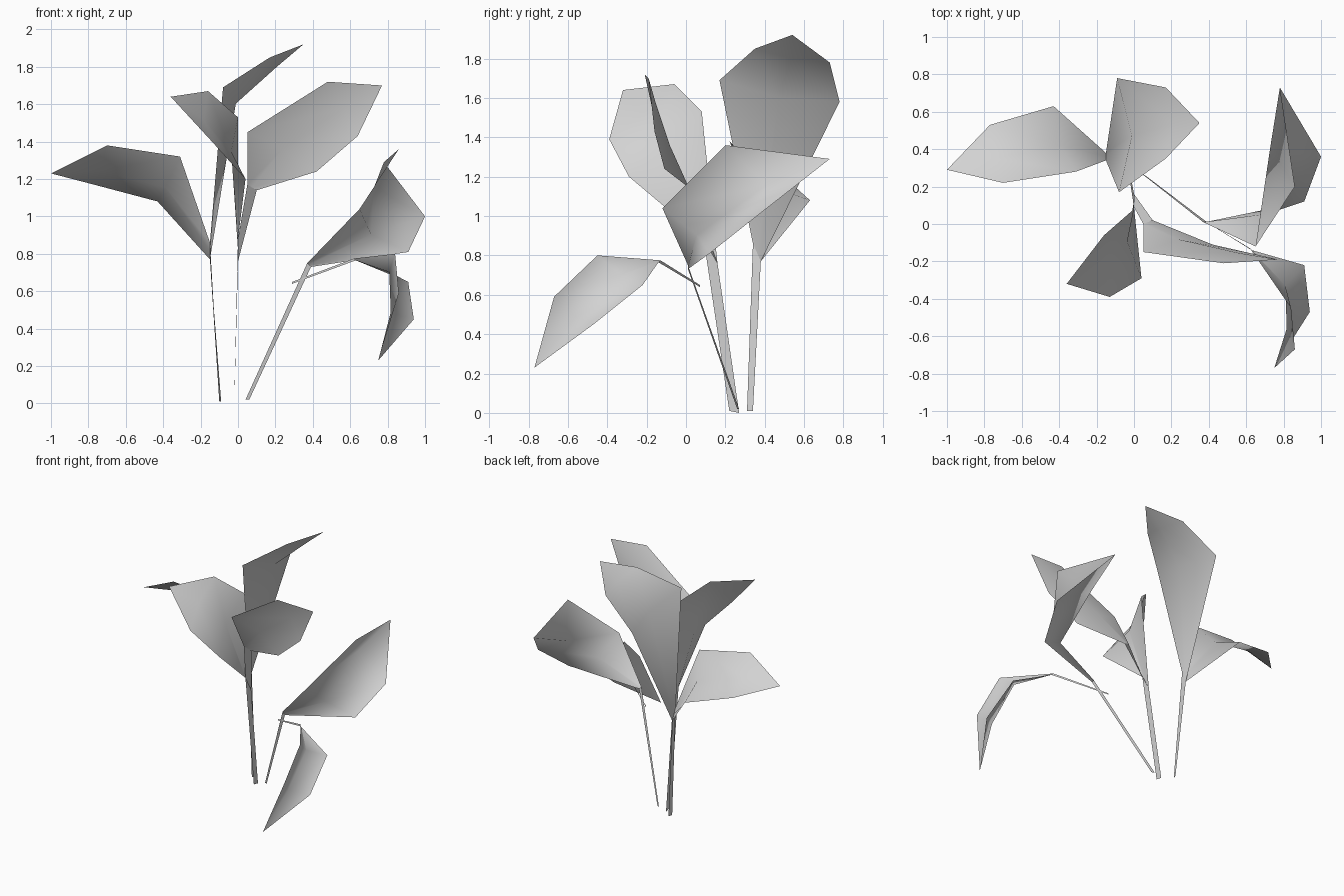
import bpy
import bmesh
from mathutils import Vector

default_cube = bpy.data.objects.get("Cube")
if default_cube:
    bpy.data.objects.remove(default_cube, do_unlink=True)

# One pale grey for the whole plant
grey = bpy.data.materials.new("pale_grey")
grey.use_nodes = True
colour = (0.65, 0.65, 0.65, 1)
grey.diffuse_color = colour
for node in grey.node_tree.nodes:
    if node.type == 'BSDF_PRINCIPLED':
        node.inputs["Base Color"].default_value = colour
        node.inputs["Roughness"].default_value = 0.8


def sheet(name, rows):
    """Skin neighbouring rows of points into a thin open surface."""
    mesh_builder = bmesh.new()
    grid = [[mesh_builder.verts.new(point) for point in row] for row in rows]
    for lower, upper in zip(grid, grid[1:]):
        for i in range(len(lower) - 1):
            face = mesh_builder.faces.new(
                (lower[i], lower[i + 1], upper[i + 1], upper[i]))
            face.smooth = True
    # Repeated tip points collapse into one
    bmesh.ops.remove_doubles(mesh_builder, verts=mesh_builder.verts, dist=0.0001)
    mesh = bpy.data.meshes.new(name)
    mesh_builder.to_mesh(mesh)
    mesh_builder.free()
    mesh.materials.append(grey)
    plant_part = bpy.data.objects.new(name, mesh)
    bpy.context.collection.objects.link(plant_part)
    return plant_part


def leaf(name, base, lower_pair, upper_pair, tip, folds):
    """Pointed leaf: each edge pair gets a midrib point sunk by its fold."""
    base = [Vector(point) for point in base]
    tip = Vector(tip)
    base_middle = (base[0] + base[1]) / 2
    rows = [[base[0], base_middle, base[1]]]
    for pair, fold in zip((lower_pair, upper_pair), folds):
        left, right = (Vector(point) for point in pair)
        normal = (right - left).cross(tip - base_middle).normalized()
        rows.append([left, (left + right) / 2 - normal * fold, right])
    rows.append([tip, tip, tip])
    return sheet(name, rows)


# Where leaves join their stems
back_joint = ((-0.15, 0.34, 0.86), (-0.15, 0.38, 0.77))
middle_joint = ((0, 0.09, 0.88), (0, 0.16, 0.76))
side_joint = ((0.37, 0.01, 0.75), (0.39, 0.01, 0.73))
wide_joint = ((0.05, 0, 1.17), (0.1, 0.02, 1.14))
low_joint = ((0.63, -0.14, 0.765), (0.62, -0.13, 0.775))

# Flat stems and leaf stalks
sheet("back_stem", [((-0.1, 0.31, 0.01), (-0.09, 0.34, 0.01)), back_joint])
sheet("middle_stem", [((-0.02, 0.22, 0.01), (-0.02, 0.27, 0)), middle_joint])
sheet("side_stem", [((0.04, 0.27, 0.02), (0.06, 0.26, 0.02)), side_joint])
sheet("wide_leaf_stalk", [middle_joint, wide_joint])
sheet("low_leaf_stalk", [((0.29, 0.07, 0.64), (0.29, 0.07, 0.65)), low_joint])

# Leaves: base, lower edge pair, upper edge pair, tip
leaf("right_leaf", back_joint,
     ((-0.31, 0.28, 1.32), (-0.43, 0.63, 1.08)),
     ((-0.7, 0.22, 1.38), (-0.77, 0.53, 1.17)),
     (-1, 0.29, 1.23), (0.06, 0.04))
leaf("top_leaf", back_joint[::-1],
     ((-0.09, 0.78, 1.58), (-0.08, 0.17, 1.69)),
     ((0.17, 0.73, 1.78), (0.17, 0.35, 1.85)),
     (0.35, 0.54, 1.92), (0.08, 0.04))
leaf("front_leaf", middle_joint,
     ((0.04, -0.29, 1.2), (0, 0.08, 1.53)),
     ((-0.13, -0.39, 1.39), (-0.16, -0.06, 1.67)),
     (-0.36, -0.32, 1.64), (0.06, 0.04))
leaf("wide_leaf", wide_joint,
     ((0.05, -0.15, 1.45), (0.42, -0.11, 1.24)),
     ((0.48, -0.21, 1.72), (0.64, -0.16, 1.43)),
     (0.77, -0.19, 1.7), (0.05, 0.03))
leaf("left_leaf", side_joint,
     ((0.65, -0.12, 1.04), (0.91, 0.12, 0.81)),
     ((0.86, 0.2, 1.36), (1, 0.36, 1)),
     (0.78, 0.73, 1.29), (0.09, 0.24))
leaf("low_leaf", low_joint,
     ((0.91, -0.22, 0.65), (0.84, -0.45, 0.8)),
     ((0.94, -0.47, 0.45), (0.86, -0.67, 0.59)),
     (0.75, -0.77, 0.23), (0.07, 0.09))
